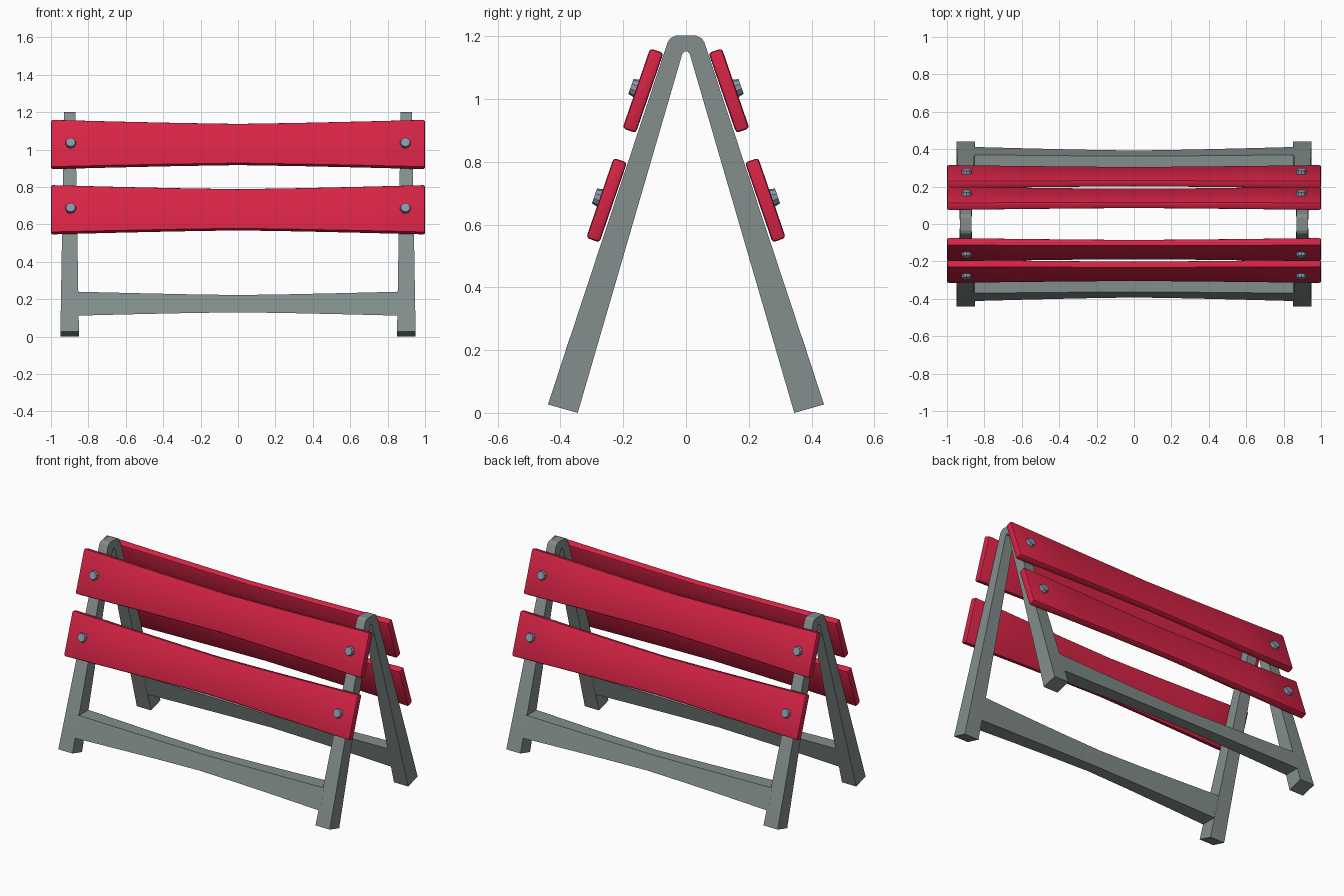
import bpy, bmesh, math
from mathutils import Vector

if "Cube" in bpy.data.objects:
    bpy.data.objects.remove(bpy.data.objects["Cube"])


def material(name, rgb):
    m = bpy.data.materials.new(name)
    m.diffuse_color = (*rgb, 1)
    m.use_nodes = True
    m.node_tree.nodes["Principled BSDF"].inputs["Base Color"].default_value = m.diffuse_color
    return m


RED = material("red paint", (0.68, 0.017, 0.06))
GREY = material("grey metal", (0.225, 0.27, 0.26))
STEEL = material("blue steel", (0.25, 0.31, 0.41))


def loft(name, rings, mat, closed=False, bevel=0.0, smooth=None):
    """Skin a list of four-point rings into one object."""
    bm = bmesh.new()
    rows = [[bm.verts.new(p) for p in ring] for ring in rings]
    for a, b in zip(rows, rows[1:]):
        for i in range(4):
            j = (i + 1) % 4
            bm.faces.new((a[i], a[j], b[j], b[i]))
    bm.faces.new(rows[0])
    bm.faces.new(rows[-1])
    bmesh.ops.recalc_face_normals(bm, faces=bm.faces[:])
    if bevel:
        sharp = [e for e in bm.edges if e.calc_face_angle(0) > 0.8]
        bmesh.ops.bevel(bm, geom=sharp, offset=bevel, segments=2,
                        affect='EDGES', profile=0.5)
    return finish(name, bm, mat, smooth)


def finish(name, bm, mat, smooth=None):
    me = bpy.data.meshes.new(name)
    bm.to_mesh(me)
    bm.free()
    me.materials.append(mat)
    ob = bpy.data.objects.new(name, me)
    bpy.context.collection.objects.link(ob)
    if smooth:
        bpy.ops.object.select_all(action='DESELECT')
        bpy.context.view_layer.objects.active = ob
        ob.select_set(True)
        bpy.ops.object.shade_smooth_by_angle(angle=math.radians(smooth))
    return ob


# A-frames: paired outer/inner (y, z) points, swept over the top
half = [((0.44, 0.027), (0.345, 0.0)),
        ((0.059, 1.18), (0.016, 1.13)),
        ((0.050, 1.194), (0.012, 1.144)),
        ((0.034, 1.202), (0.006, 1.151))]
pairs = half + [((-o[0], o[1]), (-i[0], i[1])) for o, i in reversed(half)]


def leg_half_width(z):
    return 0.05 - 0.02 * z / 1.2


for side, sx in (("left", -0.9), ("right", 0.9)):
    rings = []
    for (oy, oz), (iy, iz) in pairs:
        wo, wi = leg_half_width(oz), leg_half_width(iz)
        rings.append([(sx - wo, oy, oz), (sx + wo, oy, oz),
                      (sx + wi, iy, iz), (sx - wi, iy, iz)])
    loft(side + "_a_frame", rings, GREY, smooth=20)


def pinch(t, amount):
    """Width factor that narrows towards the middle."""
    return 1 - amount * (1 - abs(t) ** 1.25)


STATIONS = [-1, -0.66, -0.33, 0, 0.33, 0.66, 1]

for face, s in (("front", -1), ("back", 1)):
    # crossbar between the lower legs, slimmer in the middle
    section = [(0.412, 0.112), (0.370, 0.24), (0.276, 0.24), (0.313, 0.112)]
    cy, cz = 0.343, 0.176
    rings = []
    for t in STATIONS:
        k = pinch(t, 0.28)
        rings.append([(t * 0.862, s * (cy + (y - cy) * k), cz + (z - cz) * k)
                      for y, z in section])
    loft(face + "_crossbar", rings, GREY, smooth=20)

    # planks and bolts, leaning with the legs
    tilt = math.radians(19)
    up = Vector((0, -s * math.sin(tilt), math.cos(tilt)))
    out = Vector((0, s * math.cos(tilt), math.sin(tilt)))
    for level, y, z in (("upper", 0.137, 1.027), ("lower", 0.253, 0.678)):
        centre = Vector((0, s * y, z))
        rings = []
        for t in STATIONS:
            h, d = 0.135 * pinch(t, 0.16), 0.0225 * pinch(t, 0.16)
            p = centre + Vector((t, 0, 0))
            rings.append([p + up * a * h + out * b * d
                          for a, b in ((1, 1), (1, -1), (-1, -1), (-1, 1))])
        loft(f"{face}_{level}_plank", rings, RED, bevel=0.01, smooth=35)

        for side, sx in (("left", -0.895), ("right", 0.895)):
            bm = bmesh.new()
            bmesh.ops.create_cone(bm, cap_ends=True, segments=10,
                                  radius1=0.031, radius2=0.025, depth=0.026)
            bolt = finish(f"{face}_{level}_{side}_bolt", bm, STEEL)
            bolt.location = centre + Vector((sx, 0, 0)) + out * 0.028
            bolt.rotation_euler = out.to_track_quat('Z', 'Y').to_euler()
